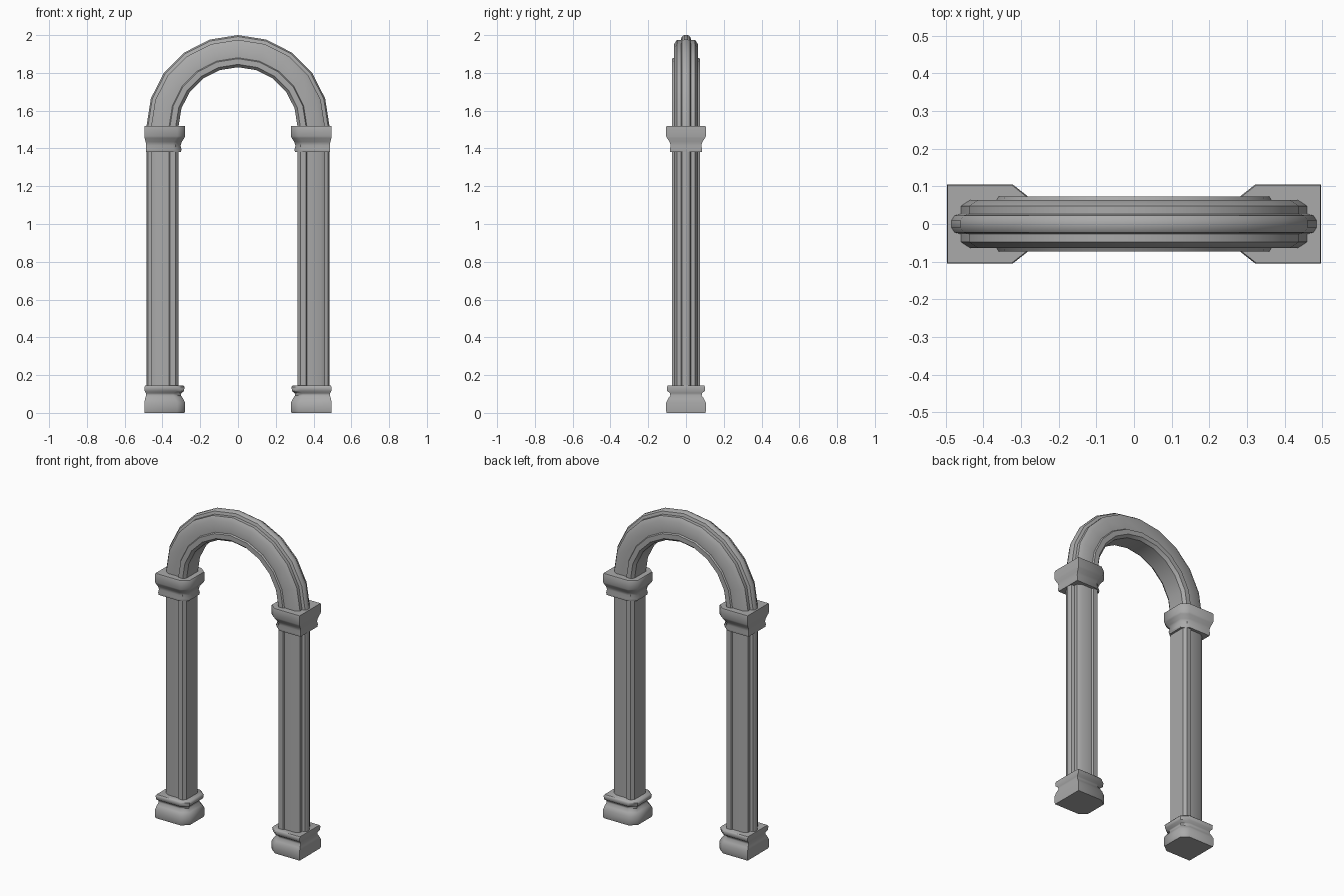
import bpy
import bmesh
import math

cube = bpy.data.objects.get("Cube")
if cube:
    bpy.data.objects.remove(cube, do_unlink=True)

stone = bpy.data.materials.new("grey stone")
stone.use_nodes = True
GREY = (0.4, 0.4, 0.4, 1)
stone.diffuse_color = GREY
stone.node_tree.nodes["Principled BSDF"].inputs["Base Color"].default_value = GREY

SPRING = 1.515  # height of the arch centre


def loft(name, rings, angle):
    """Skin a list of equal closed rings and cap both ends."""
    bm = bmesh.new()
    loops = [[bm.verts.new(p) for p in ring] for ring in rings]
    n = len(loops[0])
    for a, b in zip(loops, loops[1:]):
        for i in range(n):
            j = (i + 1) % n
            bm.faces.new((a[i], a[j], b[j], b[i]))
    bm.faces.new(loops[0])
    bm.faces.new(loops[-1])
    bmesh.ops.recalc_face_normals(bm, faces=bm.faces)
    mesh = bpy.data.meshes.new(name)
    bm.to_mesh(mesh)
    bm.free()
    mesh.materials.append(stone)
    obj = bpy.data.objects.new(name, mesh)
    bpy.context.collection.objects.link(obj)
    bpy.ops.object.select_all(action="DESELECT")
    obj.select_set(True)
    bpy.context.view_layer.objects.active = obj
    bpy.ops.object.shade_smooth_by_angle(angle=math.radians(angle))
    return obj


# Moulded section shared by columns and arch: (distance from centre, depth)
half = [(0.485, 0.01), (0.477, 0.022), (0.46, 0.027), (0.46, 0.048),
        (0.435, 0.064), (0.365, 0.064), (0.36, 0.073), (0.33, 0.073),
        (0.315, 0.055)]
section = half + [(r, -y) for r, y in reversed(half)]


def block_ring(z, inset):
    """Plan of a base or capital, chamfered on the opening side."""
    outer, inner, depth = 0.496 - inset * 0.4, 0.28 + inset, 0.105 - inset
    side = [(outer, depth), (inner + 0.042, depth), (inner, depth - 0.033)]
    plan = side + [(x, -y) for x, y in reversed(side)]
    return [(x, y, z) for x, y in plan]


# Height and inset pairs of the moulded blocks
base_steps = [(0, 0.003), (0.01, 0), (0.055, 0), (0.075, 0.01), (0.092, 0.022),
              (0.105, 0.02), (0.115, 0.006), (0.137, 0.003), (0.145, 0.009)]
capital_steps = [(1.38, 0.022), (1.395, 0.019), (1.415, 0.024), (1.435, 0.018),
                 (1.455, 0.004), (1.465, 0), (1.513, 0), (1.52, 0.002)]

# Columns, bases and capitals on both sides
for side, s in (("left", 1), ("right", -1)):
    def flip(ring):
        return [(s * x, y, z) for x, y, z in ring]

    loft(side + "_column",
         [[(s * r, y, z) for r, y in section] for z in (0.1, SPRING)], 35)
    loft(side + "_base", [flip(block_ring(*p)) for p in base_steps], 50)
    loft(side + "_capital", [flip(block_ring(*p)) for p in capital_steps], 50)

# Semicircular arch in ten segments
SEGMENTS = 10
arch = []
for k in range(SEGMENTS + 1):
    a = math.pi * k / SEGMENTS
    arch.append([(r * math.cos(a), y, SPRING + r * math.sin(a)) for r, y in section])
loft("arch", arch, 35)
